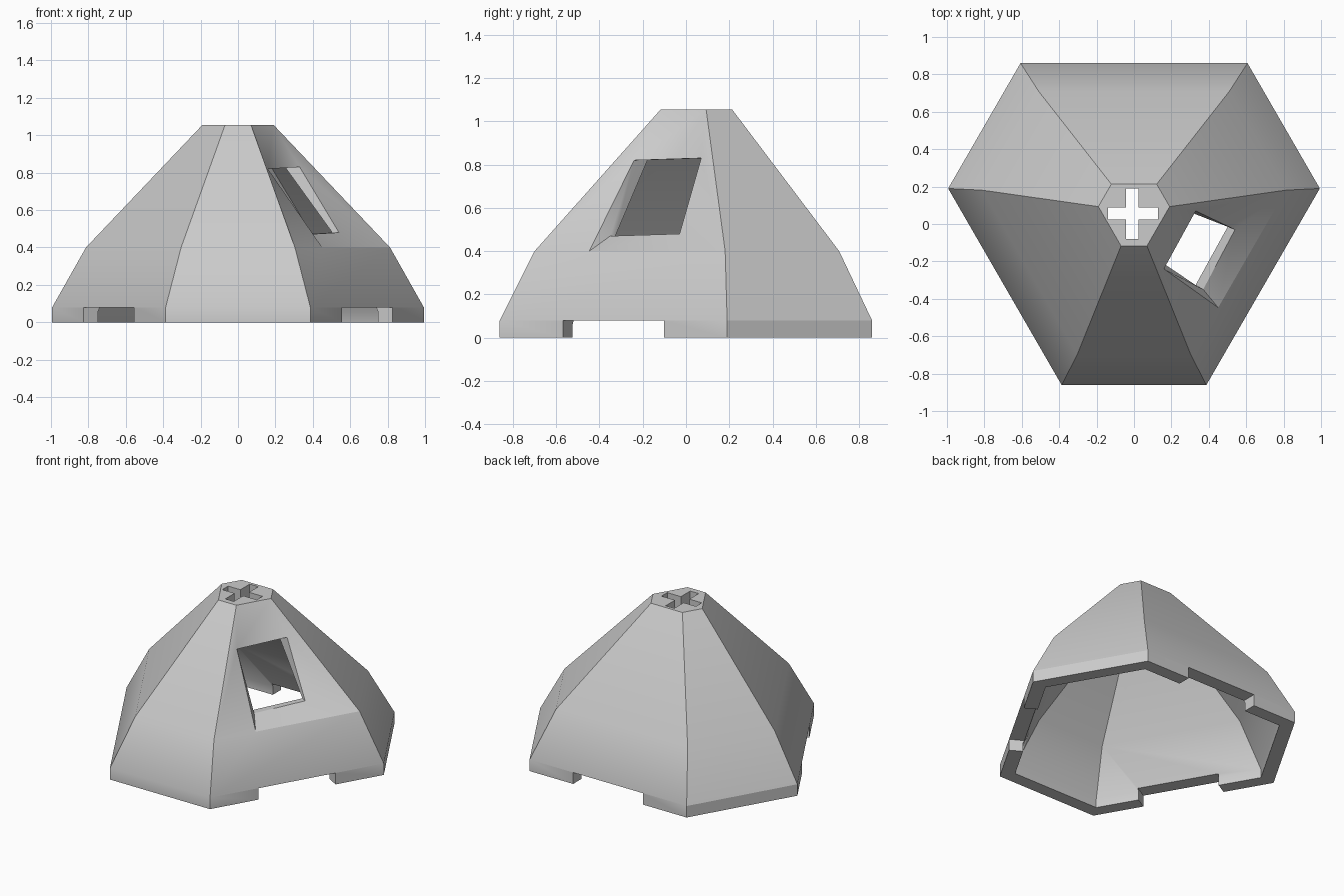
import bpy, bmesh
from math import sqrt, cos, sin, radians
from mathutils import Vector, Matrix, geometry

cube = bpy.data.objects.get("Cube")
if cube:
    bpy.data.objects.remove(cube, do_unlink=True)

CY = 0.063            # y of the hexagon axis
S3 = sqrt(3)

grey = bpy.data.materials.new("plain_grey")
grey.use_nodes = True
grey.diffuse_color = (0.6, 0.6, 0.6, 1)
grey.node_tree.nodes["Principled BSDF"].inputs["Base Color"].default_value = (0.6, 0.6, 0.6, 1)


def hexagon(bm, a, b, z):
    """Ring with long sides at distance a and short sides at distance b."""
    hf, hb, sx = (2 * a - b) / S3, (2 * b - a) / S3, (a + b) / S3
    pts = [(-hf, -b), (hf, -b), (sx, b - a), (hb, a), (-hb, a), (-sx, b - a)]
    return [bm.verts.new((x, y + CY, z)) for x, y in pts]


def bridge(bm, lower, upper, skip=None):
    n = len(lower)
    for i in range(n):
        if i != skip:
            j = (i + 1) % n
            bm.faces.new((lower[i], lower[j], upper[j], upper[i]))


bm = bmesh.new()
# Outer and inner wall rings, bottom to top
outer = [hexagon(bm, *r) for r in ((0.797, 0.924, 0), (0.797, 0.924, 0.08),
                                   (0.645, 0.763, 0.4), (0.15, 0.18, 1.055))]
inner = [hexagon(bm, *r) for r in ((0.707, 0.834, 0), (0.707, 0.834, 0.06),
                                   (0.567, 0.685, 0.355), (0.106, 0.136, 0.965))]
bridge(bm, outer[0], outer[1])
bridge(bm, outer[1], outer[2], skip=1)
bridge(bm, outer[2], outer[3], skip=1)
bridge(bm, inner[0], inner[1])
bridge(bm, inner[1], inner[2])
bridge(bm, inner[2], inner[3], skip=1)
bridge(bm, outer[0], inner[0])
bm.faces.new(outer[3])
bm.faces.new(inner[3])

# Window opening, sunk into the front side wall: bl, br, tr, tl
corners = [Vector(c) for c in ((0.37, -0.35, 0.47), (0.54, -0.03, 0.48),
                               (0.33, 0.07, 0.83), (0.16, -0.24, 0.82))]
bl, br, tr, tl = win = [bm.verts.new(c) for c in corners]
lo_a, lo_b, hi_b, hi_a = outer[2][1], outer[2][2], outer[3][2], outer[3][1]
fold = bm.verts.new(lo_a.co.lerp(lo_b.co, 0.287))
bm.faces.new((outer[1][1], outer[1][2], lo_b, fold, lo_a))
for f in ((lo_a, fold, tl), (lo_a, tl, hi_a), (fold, bl, tl), (fold, lo_b, br),
          (fold, br, bl), (lo_b, hi_b, tr), (lo_b, tr, br), (hi_b, hi_a, tl), (hi_b, tl, tr)):
    bm.faces.new(f)

# Window reveal down to the inner wall
frame = [inner[2][1], inner[2][2], inner[3][2], inner[3][1]]
p0, p1, p2 = (v.co for v in frame[:3])
normal = (p1 - p0).cross(p2 - p0)
inward = Vector((-S3 / 2, 0.5, 0))
back = [geometry.intersect_line_plane(c, c + inward, p0, normal) for c in corners]
back[2], back[3] = back[2].lerp(back[3], 0.08), back[3].lerp(back[2], 0.08)
rim = [bm.verts.new(c) for c in back]
bridge(bm, win, rim)
bridge(bm, frame, rim)

bmesh.ops.recalc_face_normals(bm, faces=bm.faces)
mesh = bpy.data.meshes.new("shell")
bm.to_mesh(mesh)
bm.free()
shell = bpy.data.objects.new("shell", mesh)
bpy.context.collection.objects.link(shell)
mesh.materials.append(grey)
bpy.context.view_layer.objects.active = shell
shell.select_set(True)


def cut(center, size, angle=0):
    """Cut a turned box out of the shell."""
    me = bpy.data.meshes.new("cutter")
    b = bmesh.new()
    bmesh.ops.create_cube(b, size=1, matrix=Matrix.Translation(center)
                          @ Matrix.Rotation(angle, 4, 'Z') @ Matrix.Diagonal((*size, 1)))
    b.to_mesh(me)
    b.free()
    me.materials.append(grey)
    box = bpy.data.objects.new("cutter", me)
    box.hide_render = True
    bpy.context.collection.objects.link(box)
    mod = shell.modifiers.new("cut", 'BOOLEAN')
    mod.operation, mod.solver, mod.object = 'DIFFERENCE', 'EXACT', box
    bpy.ops.object.modifier_apply(modifier=mod.name)
    bpy.data.objects.remove(box, do_unlink=True)


# Notches at the foot of the three long walls
for deg in (90, -30, 210):
    t = radians(deg)
    cut((0.8 * cos(t), CY + 0.8 * sin(t), -0.01), (0.4, 0.54, 0.179), t)

# Cross-shaped hole in the roof
cut((-0.01, 0.056, 1), (0.066, 0.27, 0.4))
cut((-0.005, 0.056, 1), (0.266, 0.064, 0.4))

# Smooth walls with crisp corners, and a crisp foot band on the rear short walls
bpy.ops.object.shade_smooth_by_angle(angle=radians(30))
me = shell.data
for e in me.edges:
    a, b = (me.vertices[i].co for i in e.vertices)
    if all(abs(p.z - 0.08) < 0.002 and p.y > 0.15 for p in (a, b)) and abs(a.y - b.y) > 0.3:
        e.use_edge_sharp = True
